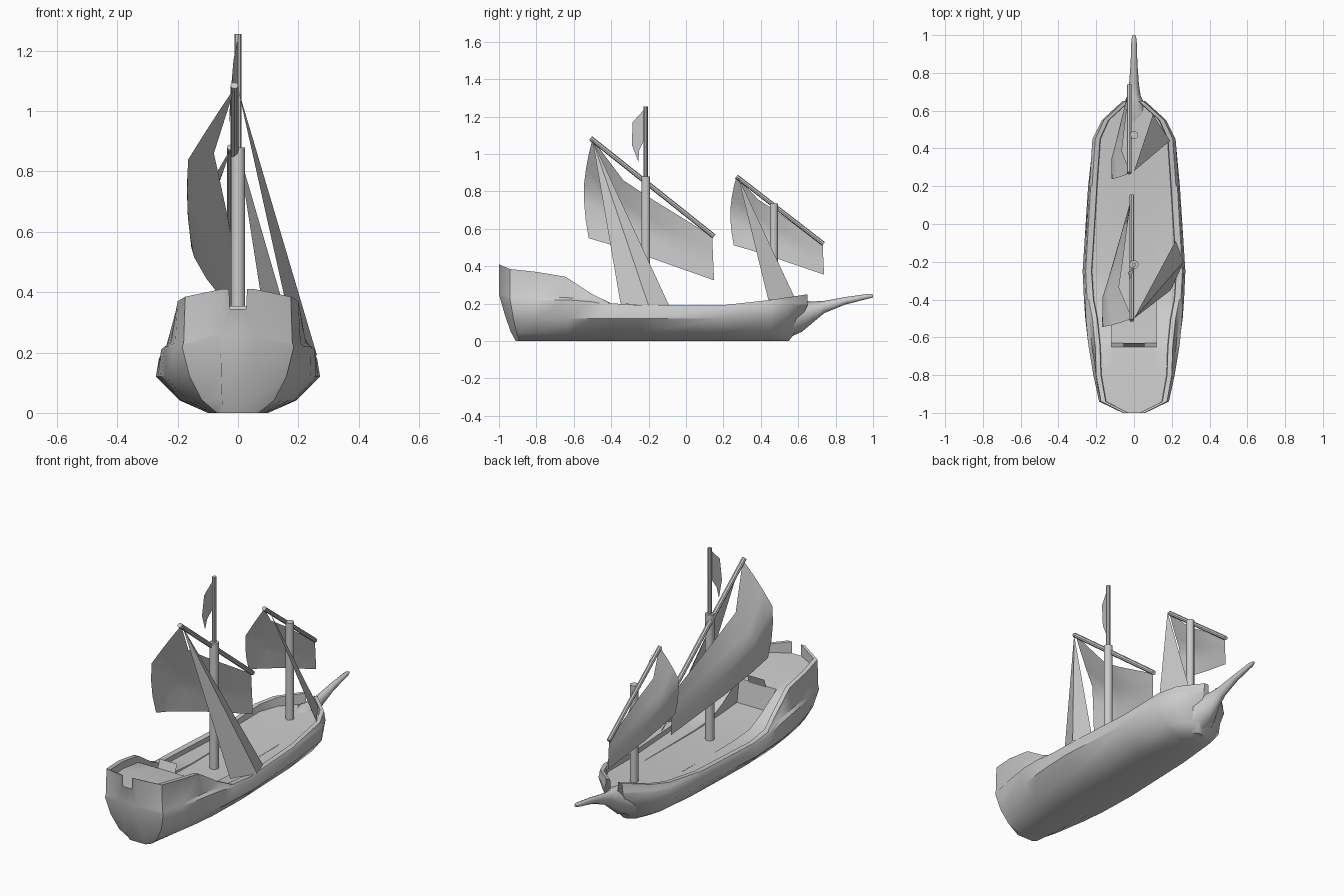
import bpy, bmesh, math
from mathutils import Vector

if "Cube" in bpy.data.objects:
    bpy.data.objects.remove(bpy.data.objects["Cube"])


def make(name, verts, faces, angle=40):
    me = bpy.data.meshes.new(name)
    me.from_pydata([tuple(v) for v in verts], [], faces)
    ob = bpy.data.objects.new(name, me)
    bpy.context.collection.objects.link(ob)
    bm = bmesh.new()
    bm.from_mesh(me)
    bmesh.ops.remove_doubles(bm, verts=bm.verts, dist=0.0005)
    bmesh.ops.recalc_face_normals(bm, faces=bm.faces)
    bm.to_mesh(me)
    bm.free()
    bpy.ops.object.select_all(action='DESELECT')
    ob.select_set(True)
    bpy.context.view_layer.objects.active = ob
    bpy.ops.object.shade_smooth_by_angle(angle=math.radians(angle))
    return ob


def loft(name, rings, angle=40):
    n = len(rings[0])
    verts = [p for r in rings for p in r]
    faces = [(i * n + j, i * n + (j + 1) % n, (i + 1) * n + (j + 1) % n, (i + 1) * n + j)
             for i in range(len(rings) - 1) for j in range(n)]
    faces += [tuple(range(n)), tuple(range(len(verts) - n, len(verts)))]
    return make(name, verts, faces, angle)


def pole(name, a, b, r, sides=8):
    a, b = Vector(a), Vector(b)
    q = (b - a).to_track_quat('Z', 'Y')
    ring = [q @ Vector((r * math.cos(t), r * math.sin(t), 0))
            for t in (2 * math.pi * k / sides for k in range(sides))]
    return loft(name, [[a + p for p in ring], [b + p for p in ring]])


# Hull with decks: y, keel shift, bottom half width, widest x, z, wale x, z,
# rail x, z, side deck z, centre deck z
stations = [
    (-1.0, .09, .05, .055, .14, .06, .25, .055, .41, .345, .345),
    (-.94, .05, .07, .16, .12, .185, .22, .175, .385, .34, .34),
    (-.80, 0, .08, .20, .12, .215, .22, .20, .37, .33, .33),
    (-.65, 0, .09, .235, .12, .24, .22, .205, .345, .31, .31),
    (-.63, 0, .09, .24, .12, .243, .22, .207, .335, .30, .18),
    (-.50, 0, .10, .258, .12, .255, .21, .22, .25, .22, .17),
    (-.40, 0, .10, .265, .12, .257, .19, .24, .20, .175, .165),
    (-.25, 0, .10, .272, .12, .262, .18, .25, .19, .165, .16),
    (.20, 0, .10, .243, .12, .237, .18, .222, .19, .165, .165),
    (.45, 0, .08, .215, .12, .22, .185, .205, .22, .18, .18),
    (.55, -.03, .05, .15, .12, .17, .19, .16, .235, .185, .185),
    (.65, -.1, .015, .045, .12, .06, .19, .05, .25, .19, .19),
]
rings = []
for y, sh, b, w, wz, s, sz, rt, rz, de, dc in stations:
    ri = max(.012, rt - .025)
    dx = min(.12, ri * .8)
    half = [(b, y + sh, 0), (b + (w - b) * .55, y + sh * .7, wz * .35), (w, y + sh * .35, wz),
            (s, y, sz), ((s + rt) / 2, y, sz + .012), (rt, y, rz), (ri, y, rz),
            (ri - .003, y, de), (dx, y, de), (dx - .002, y, dc)]
    rings.append(half + [(-x, yy, z) for x, yy, z in reversed(half)])
loft("hull", rings)

# Bowsprit growing out of the stem: y, half width, bottom z, top z
rings = []
for y, w, lo, hi in [(.53, .11, .01, .18), (.62, .065, .05, .215), (.68, .035, .10, .212),
                     (.74, .026, .15, .215), (.85, .018, .195, .235), (.98, .014, .228, .253),
                     (1.0, .007, .234, .249)]:
    rings.append([(w * math.cos(t), y, (lo + hi) / 2 + (hi - lo) / 2 * math.sin(t))
                  for t in (math.pi * k / 4 for k in range(8))])
loft("bowsprit", rings, 60)

# Masts and yards
pole("main_mast", (0, -.215, .15), (0, -.215, .88), .024, 10)
pole("top_mast", (0, -.215, .84), (0, -.215, 1.255), .011)
pole("fore_mast", (0, .47, .17), (0, .47, .735), .022, 10)
pole("main_yard", (-.012, -.51, 1.085), (-.012, .15, .56), .013)
pole("fore_yard", (-.025, .27, .88), (-.025, .735, .52), .012)


# Bellied sails: a patch blended between four edges
def sample(pts, t):
    f = t * (len(pts) - 1)
    i = min(int(f), len(pts) - 2)
    return Vector(pts[i]).lerp(Vector(pts[i + 1]), f - i)


def sail(name, place, lift=0, n=6):
    top = [(-.01, -.5, 1.08), (-.08, -.335, .86 + lift), (-.06, -.2, .77 + lift), (-.015, .14, .56)]
    bottom = [(-.155, -.52, .55), (-.145, -.40, .515), (-.105, -.19, .445), (-.01, .15, .325)]
    aft = [top[0], (-.09, -.53, .96), (-.165, -.545, .84), (-.172, -.545, .70), bottom[0]]
    fore = [top[3], bottom[3]]
    c = [Vector(p) for p in (top[0], top[3], bottom[0], bottom[3])]
    verts = []
    for i in range(n + 1):
        for j in range(n + 1):
            v, u = i / n, j / n
            p = (sample(top, u) * (1 - v) + sample(bottom, u) * v
                 + sample(aft, v) * (1 - u) + sample(fore, v) * u
                 - (c[0] * (1 - u) + c[1] * u) * (1 - v) - (c[2] * (1 - u) + c[3] * u) * v)
            verts.append(place(p))
    m = n + 1
    faces = [(i * m + j, i * m + j + 1, (i + 1) * m + j + 1, (i + 1) * m + j)
             for i in range(n) for j in range(n)]
    make(name, verts, faces, 60)


sail("main_sail", lambda p: p)
sail("fore_sail", lambda p: Vector((p.x * .62 - .015, .27 + (p.y + .5) * .72, .88 + (p.z - 1.08) * .695)), .04)

# Triangular shroud panels on the +x side
make("main_shroud", [(0, -.5, 1.075), (.22, -.09, .19), (.262, -.2, .19), (.195, -.35, .2)],
     [(0, 1, 2), (0, 2, 3)])
make("fore_shroud", [(0, .28, .875), (.10, .58, .235), (.19, .44, .22)], [(0, 1, 2)])

# Flag and the small panel at the quarterdeck break
make("flag", [(0, -.222, 1.24), (-.015, -.285, 1.17), (-.025, -.29, 1.05), (-.03, -.255, .96),
              (-.02, -.25, 1.02), (0, -.222, 1.08)], [(0, 1, 4, 5), (1, 2, 3, 4)])
make("deck_panel", [(-.055, -.65, .30), (.055, -.65, .30), (.055, -.63, .355), (-.055, -.63, .355)],
     [(0, 1, 2, 3)])
